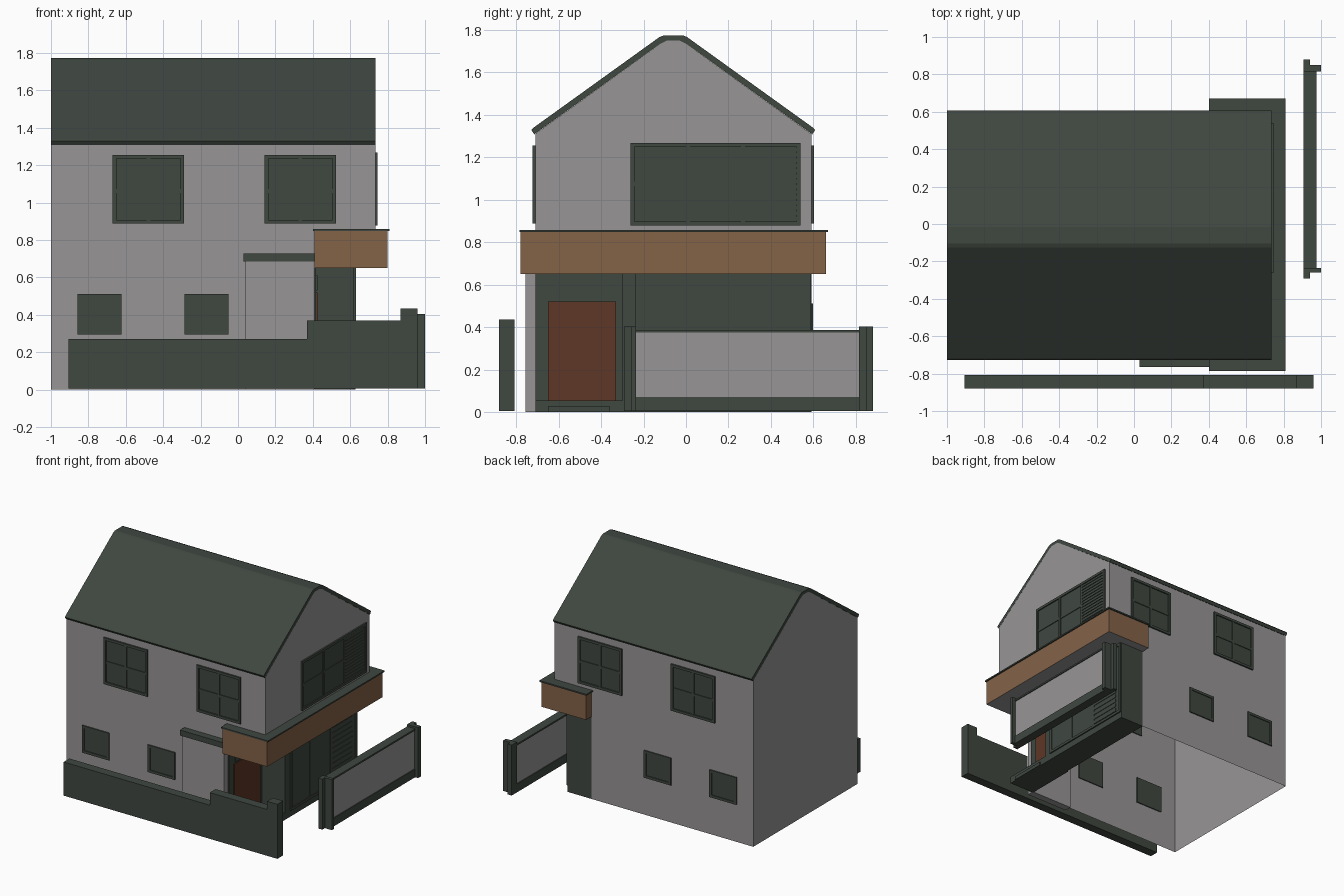
import bpy, bmesh

if "Cube" in bpy.data.objects:
    bpy.data.objects.remove(bpy.data.objects["Cube"])


def material(name, rgb):
    m = bpy.data.materials.new(name)
    m.diffuse_color = (*rgb, 1)
    m.use_nodes = True
    m.node_tree.nodes["Principled BSDF"].inputs["Base Color"].default_value = m.diffuse_color
    return m


GREY = material("grey render", (0.31, 0.298, 0.30))
DARK = material("dark green grey", (0.050, 0.063, 0.051))
WOOD = material("wood cladding", (0.23, 0.122, 0.064))
DOOR = material("brown door", (0.11, 0.038, 0.019))


def finish(name, bm, *mats):
    bmesh.ops.recalc_face_normals(bm, faces=bm.faces)
    me = bpy.data.meshes.new(name)
    bm.to_mesh(me)
    bm.free()
    for m in mats:
        me.materials.append(m)
    ob = bpy.data.objects.new(name, me)
    bpy.context.collection.objects.link(ob)
    return ob


def add_box(bm, x0, x1, y0, y1, z0, z1):
    vs = bmesh.ops.create_cube(bm, size=1)["verts"]
    for v in vs:
        v.co = (x1 if v.co.x > 0 else x0, y1 if v.co.y > 0 else y0, z1 if v.co.z > 0 else z0)


def boxes(name, mat, *dims):
    bm = bmesh.new()
    for d in dims:
        add_box(bm, *d)
    return finish(name, bm, mat)


def prism(name, mat, pts, a0, a1, axis="x", open_bottom=False):
    """Extrude a (y,z) profile along x, or an (x,z) profile along y."""
    bm = bmesh.new()
    make = (lambda p: (a0, *p)) if axis == "x" else (lambda p: (p[0], a0, p[1]))
    face = bm.faces.new([bm.verts.new(make(p)) for p in pts])
    ext = bmesh.ops.extrude_face_region(bm, geom=[face])["geom"]
    step = (a1 - a0, 0, 0) if axis == "x" else (0, a1 - a0, 0)
    bmesh.ops.translate(bm, vec=step, verts=[g for g in ext if isinstance(g, bmesh.types.BMVert)])
    if open_bottom:
        low = [f for f in bm.faces if all(v.co.z < 0.001 for v in f.verts)]
        bmesh.ops.delete(bm, geom=low, context="FACES")
    return finish(name, bm, mat)


X0, X1, YF, YB = -1.0, 0.735, -0.71, 0.59   # house walls
XG, XB = 0.41, 0.62                         # ground floor end, bay front

# Walls with gable ends: main part open at the bottom, upper storey overhanging
gable = [(YB, 1.31), (0.0, 1.735), (-0.03, 1.75), (-0.09, 1.75), (-0.12, 1.735), (YF, 1.31)]
prism("house_walls", GREY, [(YF, 0), (YB, 0)] + gable, X0, XG, open_bottom=True)
prism("upper_overhang", GREY, [(YF, 0.7), (YB, 0.7)] + gable, XG, X1)

# Roof shell with a small flattened ridge
outer = [(-0.728, 1.328), (-0.72, 1.338), (-0.125, 1.766), (-0.105, 1.774),
         (-0.015, 1.774), (0.005, 1.766), (0.60, 1.338), (0.608, 1.328)]
inner = [(0.595, 1.308)] + gable[1:-1] + [(-0.715, 1.308)]
prism("roof", DARK, outer + inner, X0, X1)

# Porch block and its cap
boxes("porch", GREY, (0.04, XG, -0.757, YF + 0.01, 0, 0.69))
boxes("porch_cap", DARK, (0.03, XG, -0.765, YF + 0.01, 0.685, 0.728))

# Wood canopy with grey soffit and dark top
canopy = boxes("canopy", WOOD, (XG, 0.80, -0.78, 0.66, 0.65, 0.85))
canopy.data.materials.append(GREY)
for p in canopy.data.polygons:
    p.material_index = 1 if p.normal.z < -0.5 else 0
boxes("canopy_top", DARK, (0.40, 0.81, -0.785, 0.67, 0.847, 0.858))

# Door recess: surround, transom, door and step
boxes("door_surround", DARK, (XG - 0.01, XG + 0.008, YF, -0.30, 0, 0.65),
      (XG, XG + 0.014, -0.635, -0.345, 0.53, 0.61))
boxes("door", DOOR, (XG, XG + 0.016, -0.65, -0.33, 0.055, 0.52))
boxes("door_step", DARK, (XG, XB, YF, -0.30, 0, 0.055),
      (XB, XB + 0.008, -0.65, -0.36, 0, 0.028))

# Dark glazed bay beside the door
boxes("bay", DARK, (XG, XB, -0.30, YB, 0, 0.65))


def window(name, side, u, z, ucuts=(), zcuts=(), bar=0.02, base=0.0, proud=0.012, louvre=None):
    """Frame, pane, glazing bars and optional louvres; u runs along the wall."""
    bm = bmesh.new()

    def put(u0, u1, d0, d1, z0, z1):
        if side == "right":
            add_box(bm, base + d0, base + d1, u0, u1, z0, z1)
        elif side == "front":
            add_box(bm, u0, u1, YF - d1, YF - d0, z0, z1)
        else:
            add_box(bm, u0, u1, YB + d0, YB + d1, z0, z1)

    back = -0.008
    put(u[0] + bar, u[1] - bar, back, 0.003, z[0] + bar, z[1] - bar)
    for a in (u[0], u[1] - bar):
        put(a, a + bar, back, proud, z[0], z[1])
    for b in (z[0], z[1] - bar):
        put(u[0] + bar, u[1] - bar, back, proud, b, b + bar)
    end = louvre[0] if louvre else u[1] - bar
    for c in ucuts:
        put(c - bar / 2, c + bar / 2, 0, proud * 0.8, z[0] + bar, z[1] - bar)
    for c in zcuts:
        put(u[0] + bar, end, 0, proud * 0.7, c - bar / 2, c + bar / 2)
    if louvre:
        n = 14
        pitch = (z[1] - z[0] - 2 * bar) / n
        for i in range(n):
            s = z[0] + bar + i * pitch
            put(louvre[0], louvre[1], 0, proud * 0.7, s + pitch * 0.2, s + pitch * 0.85)
    return finish(name, bm, DARK)


# Front and back windows match
for side in ("front", "back"):
    for i, u in enumerate([(-0.67, -0.288), (0.142, 0.525)]):
        window(f"{side}_upper_window_{i + 1}", side, u, (0.888, 1.255),
               [(u[0] + u[1]) / 2], [1.062])
    for i, u in enumerate([(-0.858, -0.622), (-0.286, -0.05)]):
        window(f"{side}_lower_window_{i + 1}", side, u, (0.295, 0.51), proud=0.009)

# Wide windows on the right side, with louvred third bay
window("side_upper_window", "right", (-0.262, 0.54), (0.878, 1.268), [0.01, 0.268], [1.075],
       base=X1, louvre=(0.278, 0.52))
window("side_bay_window", "right", (-0.24, 0.588), (0.05, 0.65), [0.01, 0.268], [0.552],
       base=XB, proud=0.01, louvre=(0.278, 0.53))

# Stepped front garden wall with an end pier
prism("front_garden_wall", DARK,
      [(-0.905, 0.005), (0.96, 0.005), (0.96, 0.435), (0.87, 0.435), (0.87, 0.37),
       (0.37, 0.37), (0.37, 0.27), (-0.905, 0.27)], -0.88, -0.808, axis="y")

# Side fence: base, cap, grey panel and L-shaped end posts
boxes("side_fence_panel", GREY, (0.912, 0.968, -0.24, 0.83, 0.06, 0.376))
boxes("side_fence_rails", DARK, (0.905, 0.975, -0.26, 0.85, 0.005, 0.07),
      (0.905, 0.975, -0.26, 0.85, 0.374, 0.387))
boxes("side_fence_posts", DARK,
      (0.905, 0.94, -0.292, -0.255, 0.005, 0.403), (0.905, 1.0, -0.26, -0.235, 0.005, 0.403),
      (0.905, 0.94, 0.845, 0.88, 0.005, 0.403), (0.905, 1.0, 0.815, 0.85, 0.005, 0.403))
